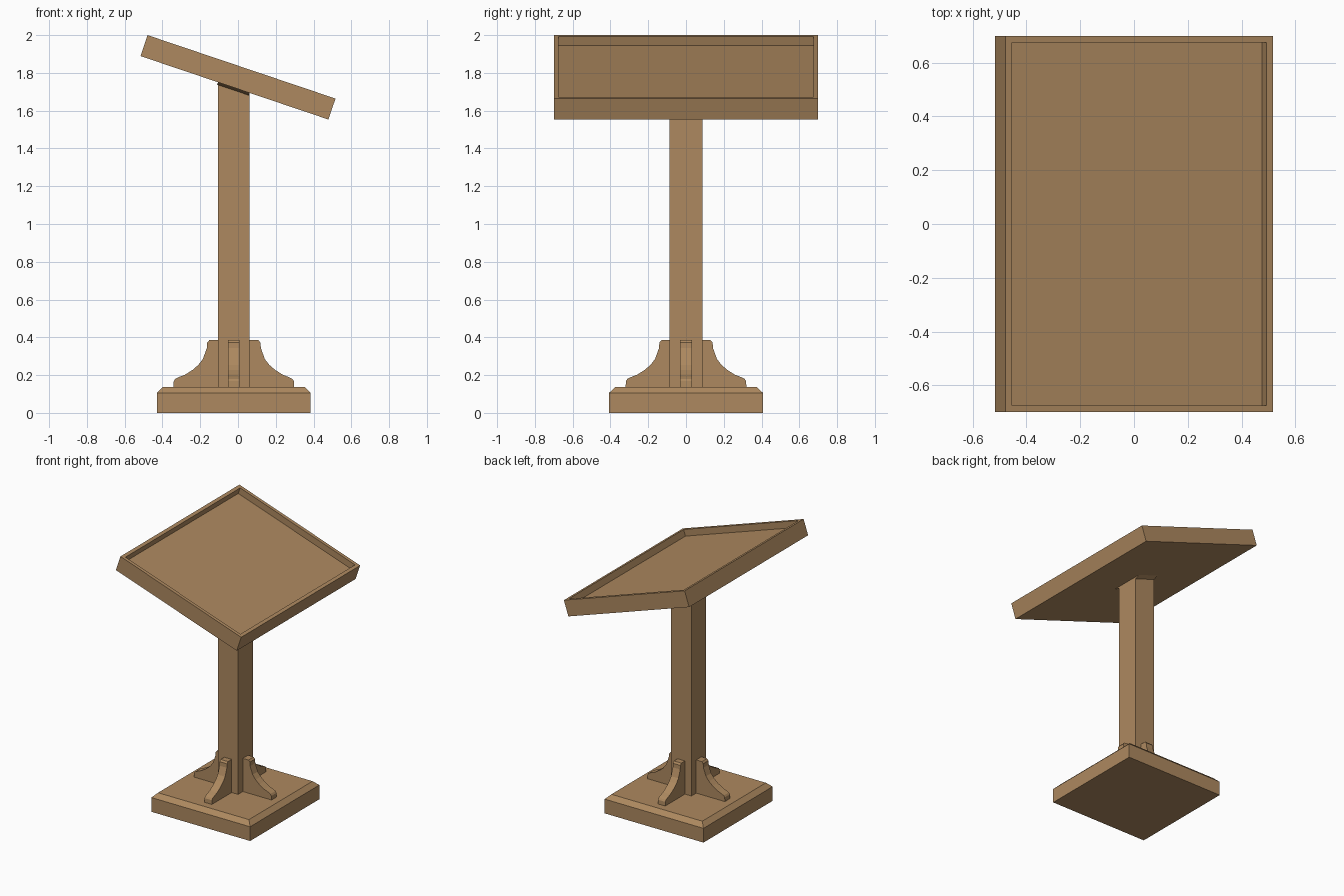
import bpy, bmesh, math
from mathutils import Matrix, Vector

if "Cube" in bpy.data.objects:
    bpy.data.objects.remove(bpy.data.objects["Cube"])

wood = bpy.data.materials.new("brown wood")
wood.diffuse_color = (0.42, 0.25, 0.115, 1)
wood.use_nodes = True
wood.node_tree.nodes["Principled BSDF"].inputs["Base Color"].default_value = wood.diffuse_color

CX = -0.022                      # post and base axis
TILT = math.radians(18.65)       # desk slope
THICK = 0.117
DESK = Matrix.Translation((0, 0, 1.7765)) @ Matrix.Rotation(TILT, 4, 'Y')


def finish(name, bm, matrix=Matrix()):
    bmesh.ops.transform(bm, matrix=matrix, verts=bm.verts)
    bmesh.ops.recalc_face_normals(bm, faces=bm.faces)
    me = bpy.data.meshes.new(name)
    bm.to_mesh(me)
    bm.free()
    me.materials.append(wood)
    ob = bpy.data.objects.new(name, me)
    bpy.context.collection.objects.link(ob)
    return ob


def box(sx, sy, z0, z1):
    bm = bmesh.new()
    bmesh.ops.create_cube(bm, size=1)
    for v in bm.verts:
        v.co = Vector((v.co.x * sx, v.co.y * sy, z1 if v.co.z > 0 else z0))
    return bm


def top_face(bm):
    bm.normal_update()
    return max(bm.faces, key=lambda f: f.calc_center_median().z)


def prism(points, width):
    """Extrude an x-z outline along y, centred."""
    bm = bmesh.new()
    f = bm.faces.new([bm.verts.new((x, -width / 2, z)) for x, z in points])
    r = bmesh.ops.extrude_face_region(bm, geom=[f])
    vs = [g for g in r["geom"] if isinstance(g, bmesh.types.BMVert)]
    bmesh.ops.translate(bm, vec=(0, width, 0), verts=vs)
    return bm


# base slab with sloped upper edge
bm = box(0.814, 0.814, 0, 0.106)
r = bmesh.ops.extrude_discrete_faces(bm, faces=[top_face(bm)])
for v in r["faces"][0].verts:
    v.co = Vector((v.co.x * 0.92, v.co.y * 0.92, 0.138))
finish("base", bm, Matrix.Translation((CX, 0, 0)))

# square post, top cut to the desk slope and let into the desk
bm = box(0.167, 0.174, 0.13, 1.75)
for v in top_face(bm).verts:
    v.co.z -= v.co.x * math.tan(TILT)
finish("post", bm, Matrix.Translation((CX, 0, 0)))

# four curved braces around the foot of the post
outline = [(0.07, 0.13), (0.32, 0.13), (0.318, 0.168), (0.31, 0.18), (0.29, 0.19),
           (0.259, 0.202), (0.218, 0.228), (0.188, 0.254), (0.164, 0.285),
           (0.143, 0.343), (0.141, 0.372), (0.13, 0.385), (0.07, 0.385)]
for i in range(4):
    finish(f"brace_{i + 1}", prism(outline, 0.061),
           Matrix.Translation((CX, 0, 0)) @ Matrix.Rotation(i * math.pi / 2, 4, 'Z'))

# thin flared collar where the post meets the desk
h = -THICK / 2
collar = [(-0.085, h - 0.014), (0.085, h - 0.014), (0.14, h + 0.005), (-0.14, h + 0.005)]
finish("collar", prism(collar, 0.176),
       DESK @ Matrix.Translation((-0.0036, 0, 0)) @ Matrix.Rotation(math.pi / 2, 4, 'Z'))

# tilted desk tray with raised rim
bm = box(1.05, 1.4, -THICK / 2, THICK / 2)
face = top_face(bm)
bmesh.ops.inset_region(bm, faces=[face], thickness=0.036)
r = bmesh.ops.extrude_discrete_faces(bm, faces=[face])
bmesh.ops.translate(bm, vec=(0, 0, -0.048), verts=r["faces"][0].verts[:])
finish("desk_tray", bm, DESK)
